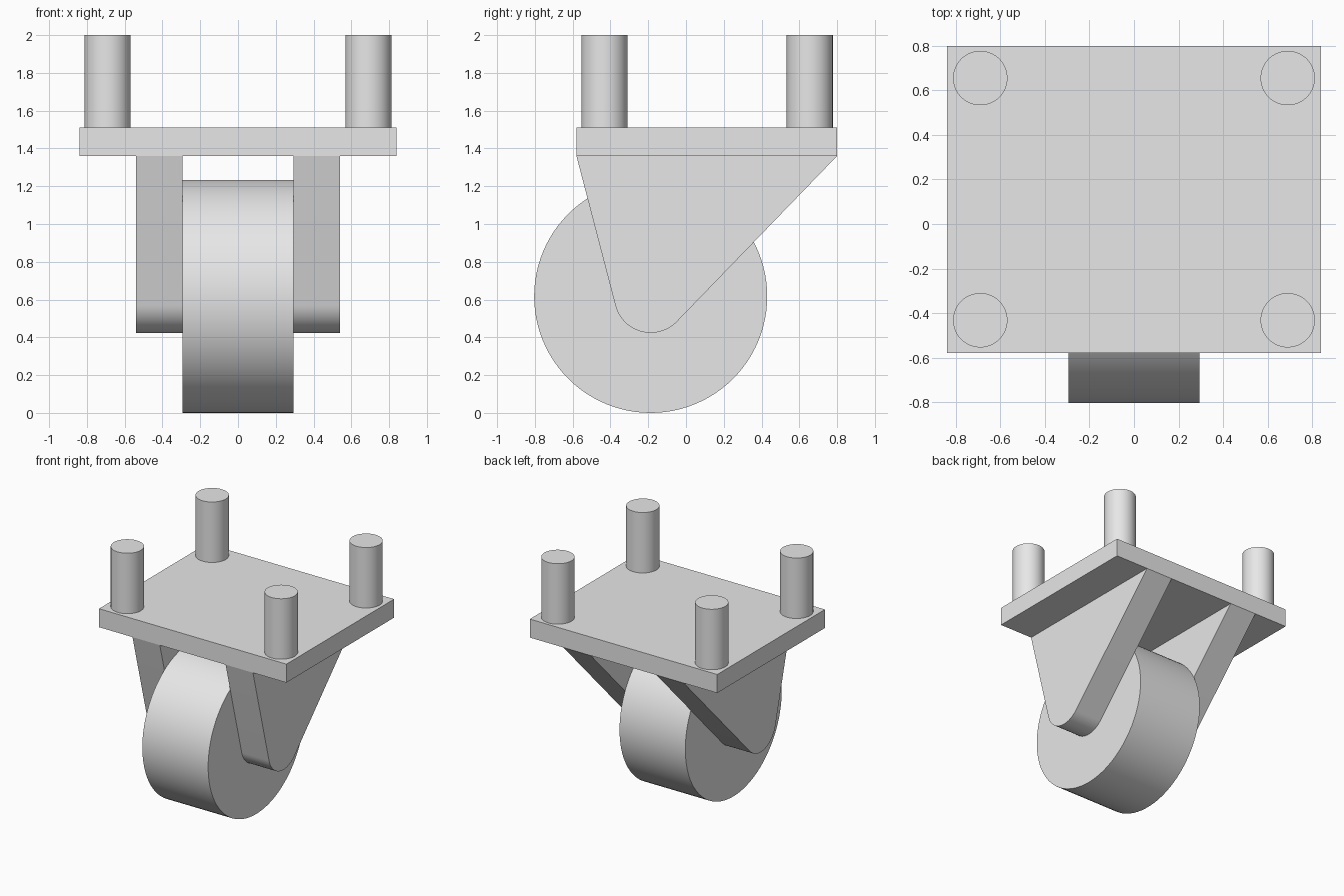
import bpy, bmesh, math
from math import radians
from mathutils import Matrix, Vector

cube = bpy.data.objects.get("Cube")
if cube:
    bpy.data.objects.remove(cube, do_unlink=True)

# One plain grey for the whole caster
grey = bpy.data.materials.new("plain_grey")
grey.use_nodes = True
colour = (0.8, 0.8, 0.8, 1)
grey.diffuse_color = colour
grey.node_tree.nodes["Principled BSDF"].inputs["Base Color"].default_value = colour

AXLE = Vector((-0.187, 0.617))   # y, z of the axle
WHEEL_R, WHEEL_HALF = 0.617, 0.295
FORK_R, FORK_OUT = 0.193, 0.54
PLATE_FRONT, PLATE_BACK = -0.58, 0.80
PLATE_LOW, PLATE_TOP = 1.36, 1.51


def finish(bm, name):
    bmesh.ops.recalc_face_normals(bm, faces=bm.faces)
    mesh = bpy.data.meshes.new(name)
    bm.to_mesh(mesh)
    bm.free()
    mesh.materials.append(grey)
    obj = bpy.data.objects.new(name, mesh)
    bpy.context.collection.objects.link(obj)
    bpy.ops.object.select_all(action='DESELECT')
    obj.select_set(True)
    bpy.context.view_layer.objects.active = obj
    bpy.ops.object.shade_smooth_by_angle(angle=radians(30))
    return obj


def cylinder(name, radius, depth, centre, along_x=False):
    bm = bmesh.new()
    turn = Matrix.Rotation(radians(90), 4, 'Y') if along_x else Matrix()
    bmesh.ops.create_cone(bm, cap_ends=True, segments=96, radius1=radius, radius2=radius,
                          depth=depth, matrix=Matrix.Translation(centre) @ turn)
    return finish(bm, name)


def tangent_angle(corner, side):
    # Angle on the fork's rounded end where the edge from the corner touches it
    d = Vector(corner) - AXLE
    return math.atan2(d.y, d.x) + side * math.acos(FORK_R / d.length)


# Mounting plate
bm = bmesh.new()
bmesh.ops.create_cube(bm, size=1)
bmesh.ops.scale(bm, vec=(1.68, PLATE_BACK - PLATE_FRONT, PLATE_TOP - PLATE_LOW), verts=bm.verts)
bmesh.ops.translate(bm, vec=(0, (PLATE_BACK + PLATE_FRONT) / 2, (PLATE_TOP + PLATE_LOW) / 2),
                    verts=bm.verts)
finish(bm, "mounting_plate")

# Four pegs on the plate corners
for side, x in (("right", -0.69), ("left", 0.69)):
    for end, y in (("front", -0.432), ("back", 0.655)):
        cylinder(f"{end}_{side}_peg", 0.122, 2 - PLATE_TOP, (x, y, (2 + PLATE_TOP) / 2))

# Wheel
cylinder("wheel", WHEEL_R, 2 * WHEEL_HALF, (0, AXLE.x, AXLE.y), along_x=True)

# Fork arms: triangular plates with a rounded lower end
front, back = (PLATE_FRONT, PLATE_LOW), (PLATE_BACK, PLATE_LOW)
start = tangent_angle(front, 1)
stop = tangent_angle(back, -1) + 2 * math.pi
STEPS = 32
profile = [back, front]
for i in range(STEPS + 1):
    a = start + (stop - start) * i / STEPS
    profile.append((AXLE.x + FORK_R * math.cos(a), AXLE.y + FORK_R * math.sin(a)))

for name, sign in (("right_fork_arm", -1), ("left_fork_arm", 1)):
    bm = bmesh.new()
    face = bm.faces.new([bm.verts.new((sign * WHEEL_HALF, y, z)) for y, z in profile])
    grown = bmesh.ops.extrude_face_region(bm, geom=[face])["geom"]
    bmesh.ops.translate(bm, vec=(sign * (FORK_OUT - WHEEL_HALF), 0, 0),
                        verts=[v for v in grown if isinstance(v, bmesh.types.BMVert)])
    finish(bm, name)
